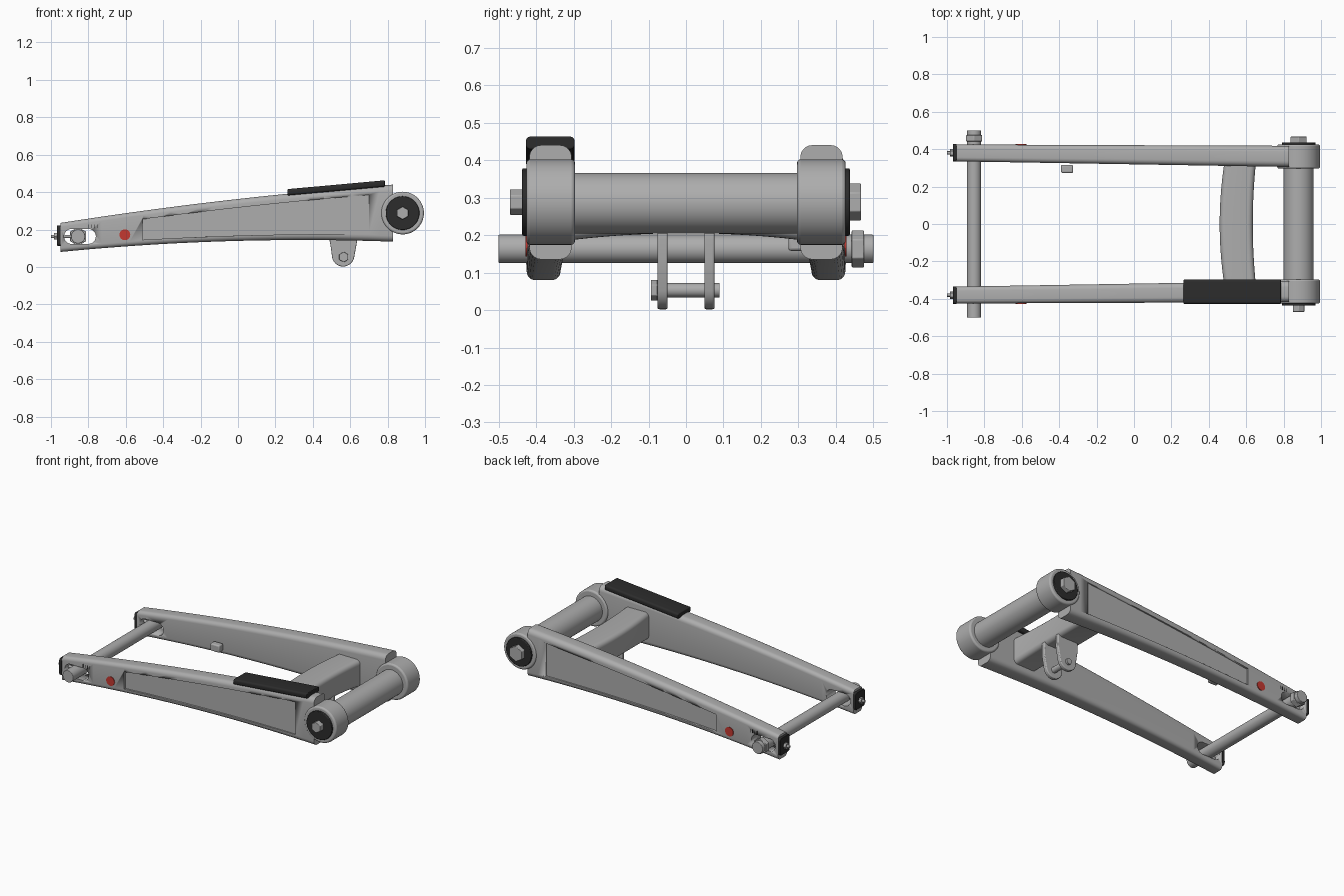
import bpy, bmesh, math
from mathutils import Vector

if "Cube" in bpy.data.objects:
    bpy.data.objects.remove(bpy.data.objects["Cube"])


def material(name, rgb):
    m = bpy.data.materials.new(name)
    m.diffuse_color = (*rgb, 1)
    m.use_nodes = True
    m.node_tree.nodes["Principled BSDF"].inputs["Base Color"].default_value = m.diffuse_color
    return m


GREY = material("brushed_grey", (0.42, 0.42, 0.42))
BLACK = material("rubber_black", (0.025, 0.025, 0.025))
RED = material("reflector_red", (0.55, 0.04, 0.03))


def finish(name, bm, mat, bevel=0, segments=3):
    bmesh.ops.recalc_face_normals(bm, faces=bm.faces)
    me = bpy.data.meshes.new(name)
    bm.to_mesh(me)
    bm.free()
    me.materials.append(mat)
    ob = bpy.data.objects.new(name, me)
    bpy.context.collection.objects.link(ob)
    if bevel:
        b = ob.modifiers.new("Bevel", 'BEVEL')
        b.width, b.segments, b.limit_method = bevel, segments, 'ANGLE'
        b.angle_limit = math.radians(40)
    bpy.ops.object.select_all(action='DESELECT')
    ob.select_set(True)
    bpy.context.view_layer.objects.active = ob
    bpy.ops.object.shade_smooth_by_angle(angle=math.radians(35))
    return ob


def loft(name, rings, mat, bevel=0):
    """Skin closed rings of points and cap both ends."""
    bm = bmesh.new()
    vs = [[bm.verts.new(p) for p in r] for r in rings]
    n = len(rings[0])
    for a, b in zip(vs, vs[1:]):
        for i in range(n):
            j = (i + 1) % n
            bm.faces.new((a[i], a[j], b[j], b[i]))
    bm.faces.new(vs[0])
    bm.faces.new(vs[-1])
    return finish(name, bm, mat, bevel)


def plate(name, outline, y0, y1, mat, bevel=0):
    """Extrude an xz outline along y."""
    return loft(name, [[(x, y, z) for x, z in outline] for y in (y0, y1)], mat, bevel)


def circle(cx, cz, r, n=40, a0=0, a1=360):
    full = a1 - a0 == 360
    k = n if full else n - 1
    return [(cx + r * math.cos(math.radians(a0 + (a1 - a0) * i / k)),
             cz + r * math.sin(math.radians(a0 + (a1 - a0) * i / k))) for i in range(n)]


def rod(name, x, z, r, y0, y1, mat, n=40, bevel=0):
    return plate(name, circle(x, z, r, n, 30, 390) if n == 6 else circle(x, z, r, n),
                 y0, y1, mat, bevel)


def x_rod(name, y, z, r, x0, x1, mat, n=20):
    return loft(name, [[(x, y + a, z + b) for a, b in circle(0, 0, r, n)] for x in (x0, x1)], mat)


def box(name, x0, x1, y0, y1, z0, z1, mat, bevel=0):
    return plate(name, [(x0, z0), (x1, z0), (x1, z1), (x0, z1)], y0, y1, mat, bevel)


def rounded(u0, u1, v0, v1, r, k=6):
    """Rounded rectangle as 2D points."""
    pts = []
    for cu, cv, a in ((u1 - r, v1 - r, 0), (u0 + r, v1 - r, 90),
                      (u0 + r, v0 + r, 180), (u1 - r, v0 + r, 270)):
        pts += circle(cu, cv, r, k, a, a + 90)
    return pts


def cut(target, cutter):
    m = target.modifiers.new("Cut", 'BOOLEAN')
    m.operation, m.solver, m.object = 'DIFFERENCE', 'EXACT', cutter
    cutter.hide_render = True
    cutter.hide_set(True)


X0, X1 = -0.95, 0.83


def top_z(x):
    t = (x - X0) / (X1 - X0)
    return 0.235 + 0.205 * t + 0.075 * t * (1 - t)


def bottom_z(x):
    t = (x - X0) / (X1 - X0)
    return 0.08 + 0.055 * t + 0.12 * t * (1 - t)


AX, AZ = -0.855, 0.163      # axle position
PX, PZ = 0.88, 0.288        # pivot position
slot = circle(-0.80, AZ, 0.04, 13, -90, 90) + circle(-0.89, AZ, 0.04, 13, 90, 270)
panel_x = [-0.51 + 1.21 * i / 10 for i in range(11)]


def panel_low(x):
    t = (x + 0.51) / 1.21
    return 0.145 + 0.03 * t + 0.04 * t * (1 - t)


def panel_high(x):
    t = (x + 0.51) / 1.21
    return 0.255 + 0.13 * t + 0.03 * t * (1 - t)


for s, side in ((-1, "front"), (1, "back")):
    # tapered, slightly arched side arm
    rings = []
    for i in range(25):
        t = i / 24
        x = X0 + (X1 - X0) * t
        prof = rounded(0.335 - 0.03 * t, 0.425 - 0.007 * t, bottom_z(x), top_z(x), 0.022 + 0.01 * t)
        rings.append([(x, s * y, z) for y, z in prof])
    arm = loft(side + "_arm", rings, GREY)
    cut(arm, plate(side + "_slot_cutter", slot, s * 0.25, s * 0.5, GREY))
    # recessed side panel
    outline = [(x, panel_low(x)) for x in panel_x] + [(x, panel_high(x)) for x in reversed(panel_x)]
    cutter = plate(side + "_panel_cutter", outline, s * 0.411, s * 0.5, GREY)
    cut(arm, cutter)

    # pivot boss, seal and hex
    rod(side + "_pivot_boss", PX, PZ, 0.114, s * 0.296, s * 0.426, GREY, 64, 0.01)
    rod(side + "_pivot_seal", PX, PZ, 0.09, s * 0.42, s * 0.437, BLACK, 48, 0.004)
    hex_r, hex_end = (0.035, 0.47) if s < 0 else (0.05, 0.467)
    rod(side + "_pivot_hex", PX, PZ, hex_r, s * 0.43, s * hex_end, GREY, 6, 0.003)

    # end cap with adjuster screw
    cap = rounded(0.333, 0.428, 0.113, 0.222, 0.015)
    loft(side + "_end_cap", [[(x, s * y, z) for y, z in cap] for x in (-0.968, -0.948)], BLACK, 0.003)
    x_rod(side + "_adjuster_screw", s * 0.38, AZ, 0.009, -1.0, -0.87, GREY)
    x_rod(side + "_adjuster_nut", s * 0.38, AZ, 0.02, -0.985, -0.966, GREY, 6)

    # reflector and alignment ticks
    rod(side + "_reflector", -0.605, 0.172, 0.029, s * 0.415, s * 0.428, RED, 32)
    for i in range(4):
        x = -0.80 + 0.016 * i
        box(f"{side}_tick_{i}", x - 0.002, x + 0.002, s * 0.42, s * 0.4255, 0.207, 0.228, BLACK)

    # hanging linkage lug
    lug = ([(0.635, 0.22), (0.49, 0.22), (0.49, 0.14), (0.497, 0.10)]
           + circle(0.562, 0.062, 0.06, 15, 190, 350) + [(0.63, 0.10), (0.637, 0.14)])
    plate(side + "_linkage_lug", lug, s * 0.049, s * 0.076, GREY, 0.005)

# axle and nut
rod("axle", AX, AZ, 0.038, -0.5, 0.5, GREY, 40, 0.003)
rod("axle_nut", AX, AZ, 0.05, 0.442, 0.475, GREY, 6, 0.003)

# pivot tube
rod("pivot_tube", PX, PZ - 0.003, 0.081, -0.31, 0.31, GREY, 48)

# bowed cross brace
rings = []
for i in range(17):
    y = -0.34 + 0.68 * i / 16
    bow = (y / 0.32) ** 2
    prof = rounded(0.458 + 0.024 * bow, 0.635 + 0.016 * bow, 0.205 - 0.02 * bow, 0.36, 0.028)
    rings.append([(x, y, z) for x, z in prof])
loft("cross_brace", rings, GREY)

# linkage bolt
rod("linkage_bolt", 0.565, 0.053, 0.019, -0.09, 0.09, GREY, 24)
rod("linkage_bolt_head", 0.565, 0.053, 0.028, -0.094, -0.076, GREY, 6, 0.002)

# chain guard pad on the front arm
rings = []
for i in range(11):
    x = 0.265 + 0.52 * i / 10
    low = 0.382 + 0.047 * i / 10
    rings.append([(x, y, z) for y, z in rounded(-0.427, -0.297, low, low + 0.034, 0.012)])
loft("chain_guard_pad", rings, BLACK, 0.004)

# small bracket inside the back arm
box("inner_bracket", -0.39, -0.325, 0.273, 0.316, 0.158, 0.205, GREY, 0.008)
